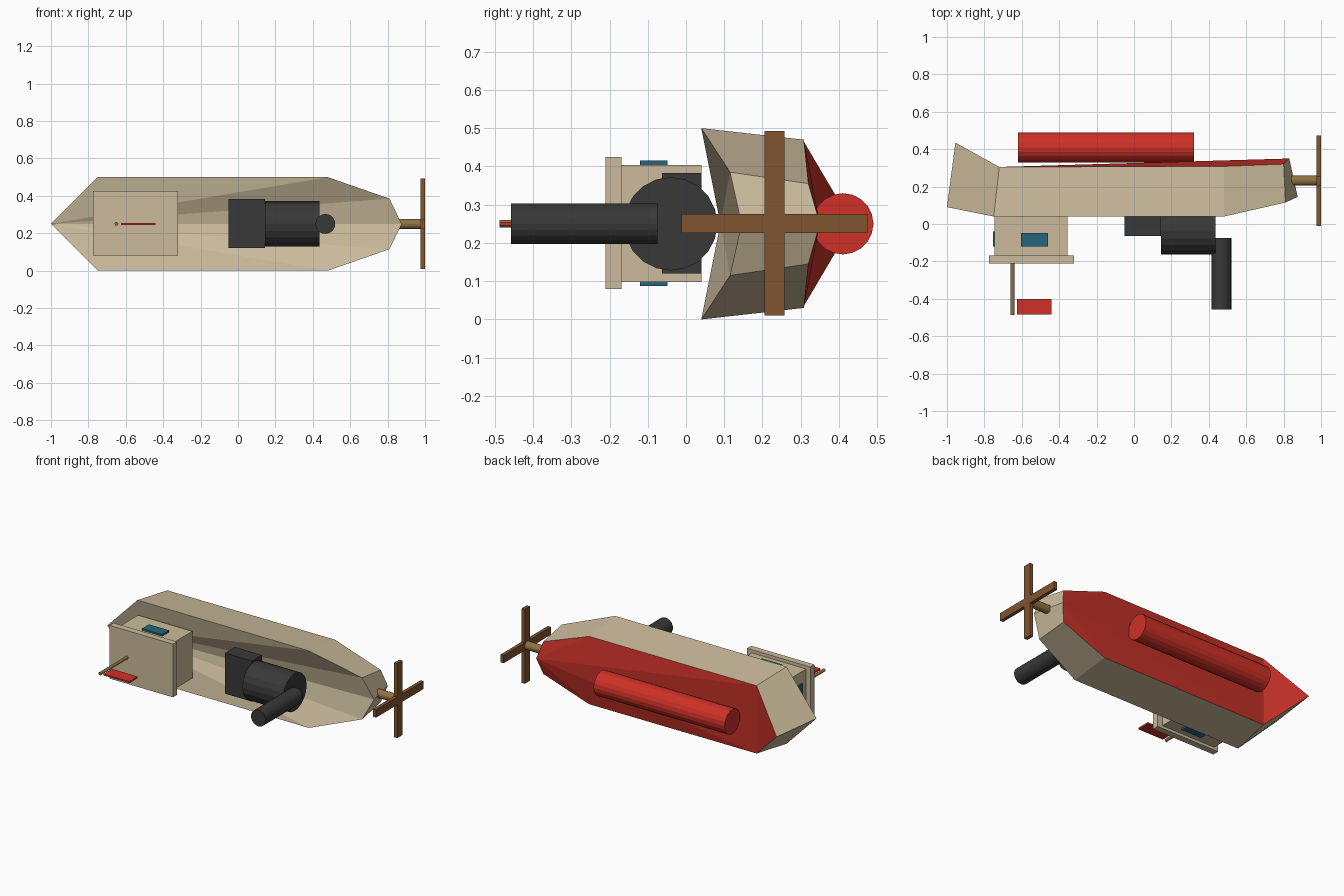
import bpy, bmesh
from mathutils import Vector

if "Cube" in bpy.data.objects:
    bpy.data.objects.remove(bpy.data.objects["Cube"])


def material(name, rgb):
    m = bpy.data.materials.new(name)
    m.diffuse_color = (*rgb, 1)
    m.use_nodes = True
    m.node_tree.nodes["Principled BSDF"].inputs["Base Color"].default_value = m.diffuse_color
    return m


TAN = material("tan", (0.60, 0.50, 0.33))
RED = material("red", (0.55, 0.03, 0.02))
BRIGHT = material("bright_red", (0.62, 0.03, 0.02))
DARK = material("charcoal", (0.04, 0.04, 0.04))
TEAL = material("teal", (0.02, 0.13, 0.20))
BROWN = material("brown", (0.22, 0.09, 0.03))
WOOD = material("wood", (0.28, 0.17, 0.06))


def finish(name, bm, mats):
    bmesh.ops.recalc_face_normals(bm, faces=bm.faces)
    me = bpy.data.meshes.new(name)
    bm.to_mesh(me)
    bm.free()
    for m in mats:
        me.materials.append(m)
    ob = bpy.data.objects.new(name, me)
    bpy.context.collection.objects.link(ob)
    return ob


def box(name, lo, hi, mat):
    bm = bmesh.new()
    bmesh.ops.create_cube(bm, size=1)
    for v in bm.verts:
        v.co = Vector([lo[i] + (v.co[i] + 0.5) * (hi[i] - lo[i]) for i in range(3)])
    return finish(name, bm, [mat])


def rod(name, start, end, r, mat, sides=20):
    bm = bmesh.new()
    a, b = Vector(start), Vector(end)
    bmesh.ops.create_cone(bm, cap_ends=True, segments=sides, radius1=r,
                          radius2=r, depth=(b - a).length)
    rot = Vector((0, 0, 1)).rotation_difference(b - a)
    for v in bm.verts:
        v.co = rot @ v.co + (a + b) / 2
    return finish(name, bm, [mat])


# Hull lying on its side: deck rim faces -y, red bottom faces +y
half_deck = [(-0.75, 0.04, 0.25), (0.48, 0.04, 0.25), (0.81, 0.115, 0.135)]
half_base = [(-0.72, 0.305, 0.22), (0.48, 0.308, 0.22), (0.80, 0.32, 0.105)]


def ring(bm, bow, half, stern):
    pts = [bow] + [(x, y, 0.25 + z) for x, y, z in half] + [stern]
    pts += [(x, y, 0.25 - z) for x, y, z in reversed(half)]
    return [bm.verts.new(p) for p in pts]


bm = bmesh.new()
deck = ring(bm, (-1, 0.09, 0.25), half_deck, (0.875, 0.145, 0.25))
base = ring(bm, (-0.955, 0.435, 0.25), half_base, (0.83, 0.35, 0.25))
n = len(deck)
for i in range(n):
    j = (i + 1) % n
    bm.faces.new((deck[i], deck[j], base[j], base[i]))
for i in range(1, n - 1):
    bm.faces.new((deck[0], deck[i], deck[i + 1]))
# Bottom fans out from the stern point (index 4)
for i in range(n - 2):
    k = (4 + 1 + i) % n
    if k == 0 or (k + 1) % n == 0:
        continue
    bm.faces.new((base[4], base[k], base[(k + 1) % n])).material_index = 1
bm.faces.new((base[4], base[7], base[1])).material_index = 1
bm.faces.new((base[0], base[1], base[7])).material_index = 1
finish("hull", bm, [TAN, RED])

# Ballast tube under the hull
rod("keel_tube", (-0.62, 0.41, 0.25), (0.32, 0.41, 0.25), 0.08, BRIGHT)

# Cabin, roof and windows
box("cabin", (-0.745, -0.17, 0.098), (-0.355, 0.04, 0.404), TAN)
box("cabin_roof", (-0.775, -0.21, 0.08), (-0.32, -0.168, 0.425), TAN)
for side, z in (("left", 0.093), ("right", 0.409)):
    box(side + "_window", (-0.605, -0.12, z - 0.006), (-0.46, -0.048, z + 0.006), TEAL)
box("front_window", (-0.755, -0.12, 0.17), (-0.743, -0.04, 0.33), TEAL)

# Mast and flag
rod("mast", (-0.65, -0.16, 0.25), (-0.65, -0.487, 0.25), 0.01, WOOD, 12)
box("flag", (-0.625, -0.485, 0.245), (-0.44, -0.40, 0.255), BRIGHT)

# Engine block, boiler and smokestack
box("engine_block", (-0.05, -0.063, 0.12), (0.145, 0.04, 0.383), DARK)
rod("boiler", (0.145, -0.04, 0.25), (0.435, -0.04, 0.25), 0.122, DARK)
rod("smokestack", (0.467, -0.075, 0.25), (0.467, -0.458, 0.25), 0.053, DARK)

# Propeller
rod("propeller_shaft", (0.84, 0.232, 0.25), (0.99, 0.232, 0.25), 0.027, WOOD, 16)
box("propeller_blade_upright", (0.977, 0.205, 0.01), (1.0, 0.257, 0.493), BROWN)
box("propeller_blade_cross", (0.977, -0.012, 0.226), (1.0, 0.474, 0.276), BROWN)
